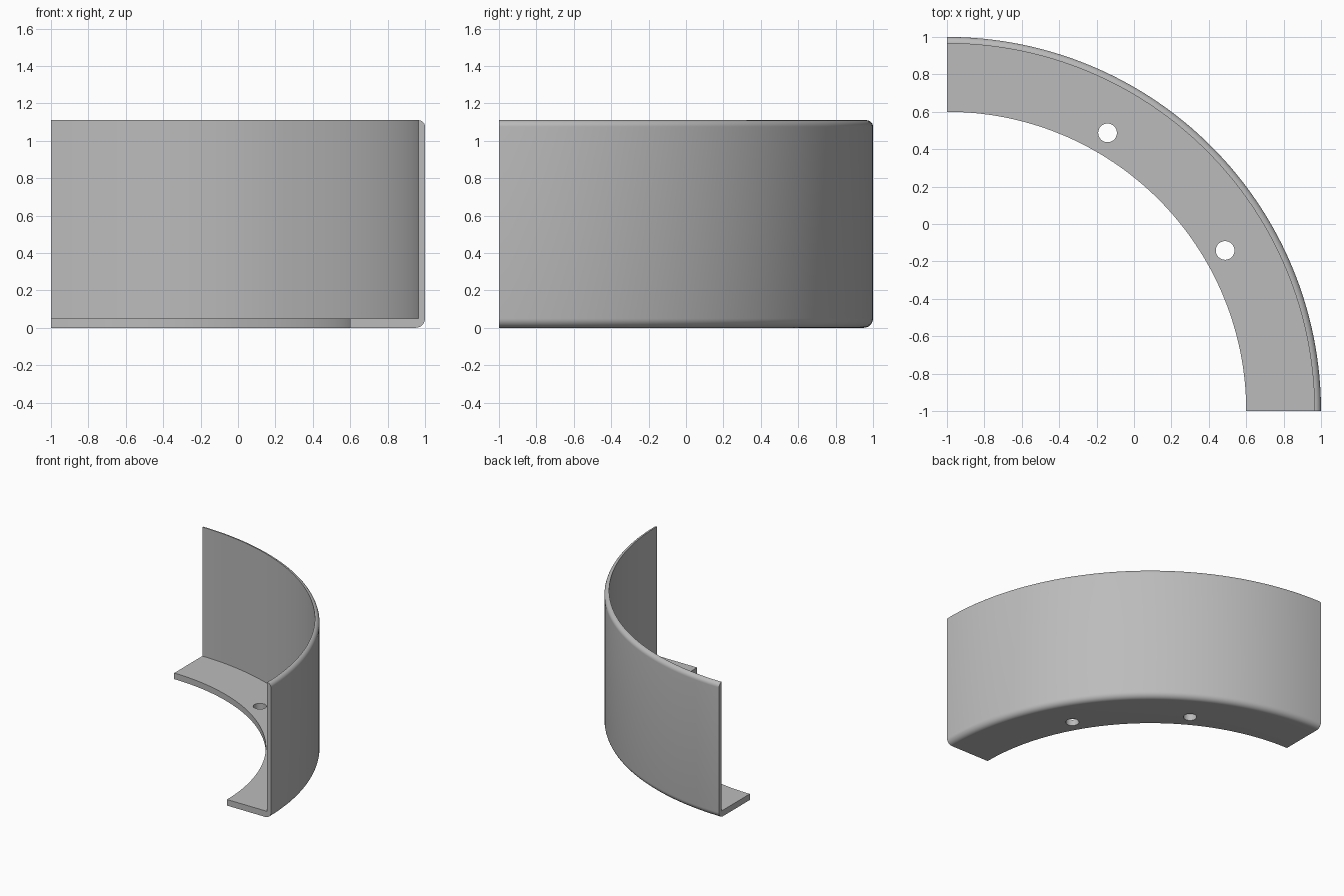
import bpy, bmesh
from math import pi, sin, cos, radians
from mathutils import Vector

if "Cube" in bpy.data.objects:
    bpy.data.objects.remove(bpy.data.objects["Cube"], do_unlink=True)

OUTER, WALL_IN, FLANGE_IN = 2.0, 1.965, 1.6
HEIGHT, FLANGE_H = 1.11, 0.05
TOP_R, BOTTOM_R = 0.035, 0.05
CENTRE = Vector((-1, -1, 0))

mat = bpy.data.materials.new("plain grey")
mat.use_nodes = True
grey = (0.5, 0.5, 0.5, 1)
mat.diffuse_color = grey
mat.node_tree.nodes["Principled BSDF"].inputs["Base Color"].default_value = grey


def fillet(radius, z, start, steps=8):
    """Quarter-round points on the outer edge, from angle start."""
    return [(OUTER - radius + radius * cos(start + pi / 2 * i / steps),
             z + radius * sin(start + pi / 2 * i / steps)) for i in range(steps + 1)]


def link(bm, name):
    bmesh.ops.recalc_face_normals(bm, faces=bm.faces)
    mesh = bpy.data.meshes.new(name)
    bm.to_mesh(mesh)
    bm.free()
    obj = bpy.data.objects.new(name, mesh)
    bpy.context.collection.objects.link(obj)
    mesh.materials.append(mat)
    return obj


# L-shaped section: thin tall wall with a floor flange, outer edges rounded
profile = [(FLANGE_IN, 0)]
profile += fillet(BOTTOM_R, BOTTOM_R, -pi / 2)
profile += fillet(TOP_R, HEIGHT - TOP_R, 0)
profile += [(WALL_IN, FLANGE_H), (FLANGE_IN, FLANGE_H)]

# Quarter-turn sweep of the section, closed at both ends
bm = bmesh.new()
section = bm.faces.new([bm.verts.new(CENTRE + Vector((r, 0, z))) for r, z in profile])
end = section.copy()
result = bmesh.ops.spin(bm, geom=list(section.edges), cent=CENTRE, axis=(0, 0, 1),
                        angle=pi / 2, steps=64, use_duplicate=False)
bmesh.ops.delete(bm, geom=[end], context='FACES')
bmesh.ops.remove_doubles(bm, verts=bm.verts, dist=0.0001)
open_edges = [e for e in bm.edges if e.is_boundary]
if open_edges:
    bmesh.ops.holes_fill(bm, edges=open_edges, sides=0)
bracket = link(bm, "curved_bracket")

# Two screw holes through the flange
bm = bmesh.new()
for angle in (30, 60):
    a = radians(angle)
    hole = bmesh.ops.create_cone(bm, cap_ends=True, segments=32, radius1=0.05,
                                 radius2=0.05, depth=0.3)
    bmesh.ops.translate(bm, verts=hole["verts"],
                        vec=CENTRE + 1.717 * Vector((cos(a), sin(a), 0)))
cutter = link(bm, "hole_cutter")
cutter.hide_render = True

cut = bracket.modifiers.new("screw_holes", 'BOOLEAN')
cut.operation = 'DIFFERENCE'
cut.solver = 'EXACT'
cut.object = cutter
bpy.context.view_layer.objects.active = bracket
bracket.select_set(True)
bpy.ops.object.modifier_apply(modifier=cut.name)
bpy.data.objects.remove(cutter, do_unlink=True)
bpy.ops.object.shade_smooth_by_angle(angle=radians(30))
